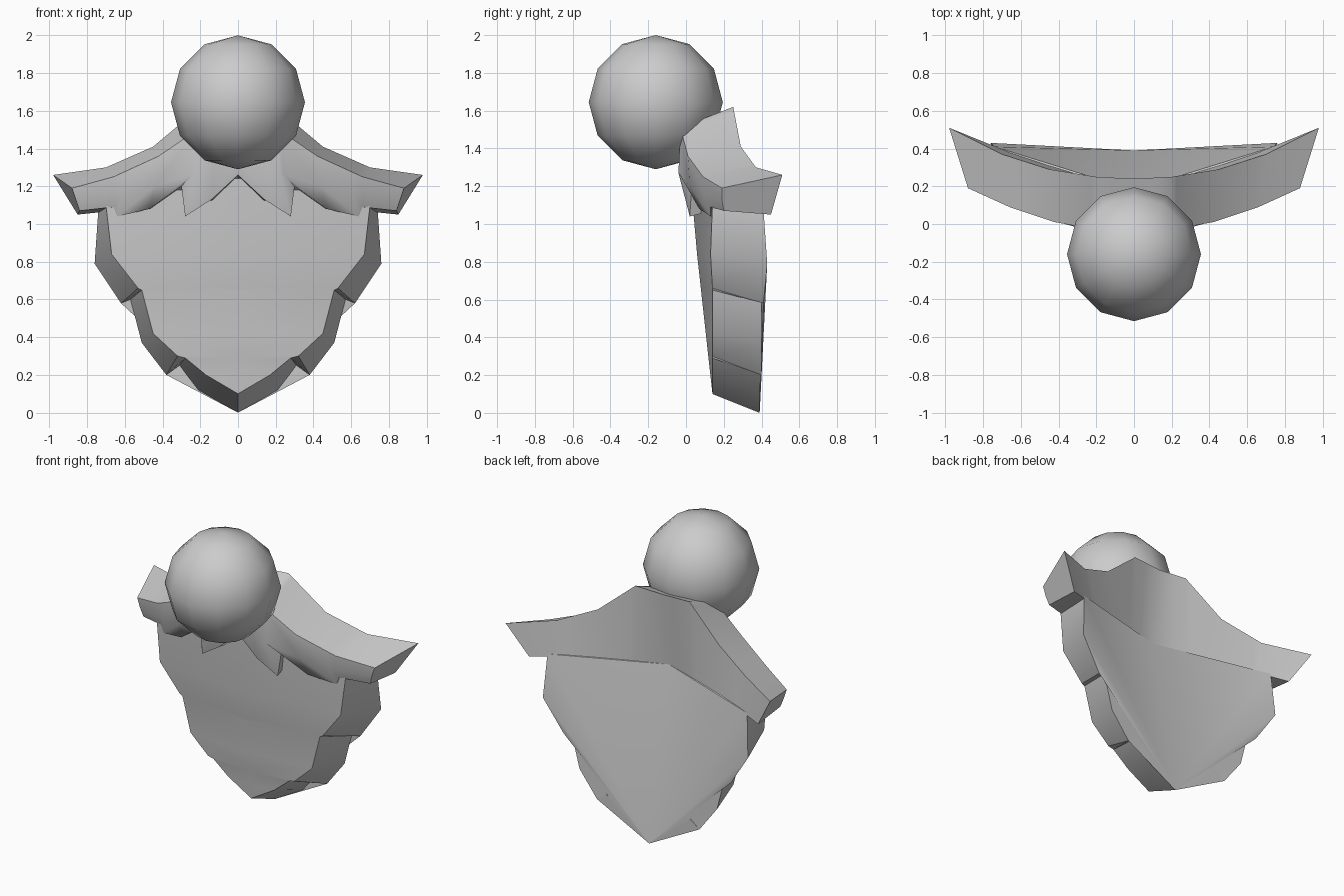
import bpy, bmesh, math
from mathutils import Vector

old = bpy.data.objects.get("Cube")
if old:
    bpy.data.objects.remove(old, do_unlink=True)

grey = bpy.data.materials.new("plain grey")
grey.use_nodes = True
colour = (0.6, 0.6, 0.6, 1)
grey.diffuse_color = colour
grey.node_tree.nodes["Principled BSDF"].inputs["Base Color"].default_value = colour


def finish(obj, angle):
    obj.data.materials.append(grey)
    bpy.ops.object.select_all(action='DESELECT')
    bpy.context.view_layer.objects.active = obj
    obj.select_set(True)
    bpy.ops.object.shade_smooth_by_angle(angle=math.radians(angle))


def mirrored(name, faces, angle):
    """Build half a part from corner lists, mirror it over x and weld it."""
    bm = bmesh.new()
    for side in (1, -1):
        for face in faces:
            points = []
            for p in face:
                q = Vector((p[0] * side, p[1], p[2]))
                if all((q - r).length > 1e-4 for r in points):
                    points.append(q)
            if len(points) > 2:
                bm.faces.new([bm.verts.new(q) for q in points])
    bmesh.ops.remove_doubles(bm, verts=bm.verts, dist=1e-4)
    bmesh.ops.recalc_face_normals(bm, faces=bm.faces)
    mesh = bpy.data.meshes.new(name)
    bm.to_mesh(mesh)
    bm.free()
    obj = bpy.data.objects.new(name, mesh)
    bpy.context.collection.objects.link(obj)
    finish(obj, angle)


def strip(a, b):
    """Quads between two rows of points."""
    return [(a[i], a[i + 1], b[i + 1], b[i]) for i in range(len(a) - 1)]


def along(row, u):
    """Point at parameter u on a polyline."""
    i = min(int(u), len(row) - 2)
    return Vector(row[i]).lerp(Vector(row[i + 1]), u - i)


# Nose: faceted ball
bpy.ops.mesh.primitive_uv_sphere_add(segments=12, ring_count=6, radius=0.355,
                                     location=(0, -0.16, 1.645))
nose = bpy.context.object
nose.name = "nose"
finish(nose, 60)

# Beard: rear rim with three tiers, inset front outline, and centre spine
rim = [(.74, .41, 1.08), (.76, .43, .79), (.62, .41, .58), (.57, .4, .6), (.51, .4, .37),
       (.38, .4, .2), (.31, .4, .25), (.21, .39, .12), (0, .39, 0)]
front = [(.7, .14, 1.1), (.67, .13, .84), (.53, .14, .66), (.51, .14, .65), (.45, .14, .42),
         (.32, .14, .3), (.28, .14, .29), (.17, .14, .2), (0, .14, .1)]
spine = [(0, .14 - .11 * (p[2] - .1), p[2]) for p in front]
spine[0] = (0, .02, 1.28)
hollow = (0, .18, 1.12)
beard = strip(rim, front) + strip(front, spine)
beard += [(rim[-1], a, b) for a, b in zip(rim[:-2], rim[1:-1])]
beard += [(hollow, rim[0], rim[-1]), (hollow, rim[0], front[0], spine[0])]
mirrored("beard", beard, 45)

# Moustache: rows run from the middle out to the tip
crest = [(0, .24, 1.61), (.2, .25, 1.62), (.45, .29, 1.41), (.7, .37, 1.3), (.98, .51, 1.26)]
brow = [(0, -.02, 1.52), (.2, -.03, 1.51), (.42, .01, 1.36), (.66, .09, 1.25), (.88, .19, 1.19)]
belly = [(0, -.02, 1.35), (.22, -.04, 1.27), (.44, .02, 1.2), (.66, .1, 1.15), (.86, .19, 1.13)]
under = [hollow, (.22, .24, 1.1), (.45, .31, 1.08), (.66, .38, 1.07), (.85, .45, 1.05)]
stations = [0, .6, 1, 1.1, 2, 2.8, 3, 4]
teeth = [(0, 0, 1.26), (.14, 0, 1.13), (.28, .02, 1.04), (.3, .03, 1.2),
         (.47, .07, 1.08), (.64, .13, 1.04), (.66, .13, 1.09), (.84, .2, 1.07)]
rows = [[along(r, u) for u in stations] for r in (crest, brow, belly)]
rows += [[Vector(p) for p in teeth], [along(under, u) for u in stations]]
moustache = []
for i, row in enumerate(rows):
    moustache += strip(row, rows[(i + 1) % len(rows)])
moustache.append([row[-1] for row in rows])
mirrored("moustache", moustache, 45)
